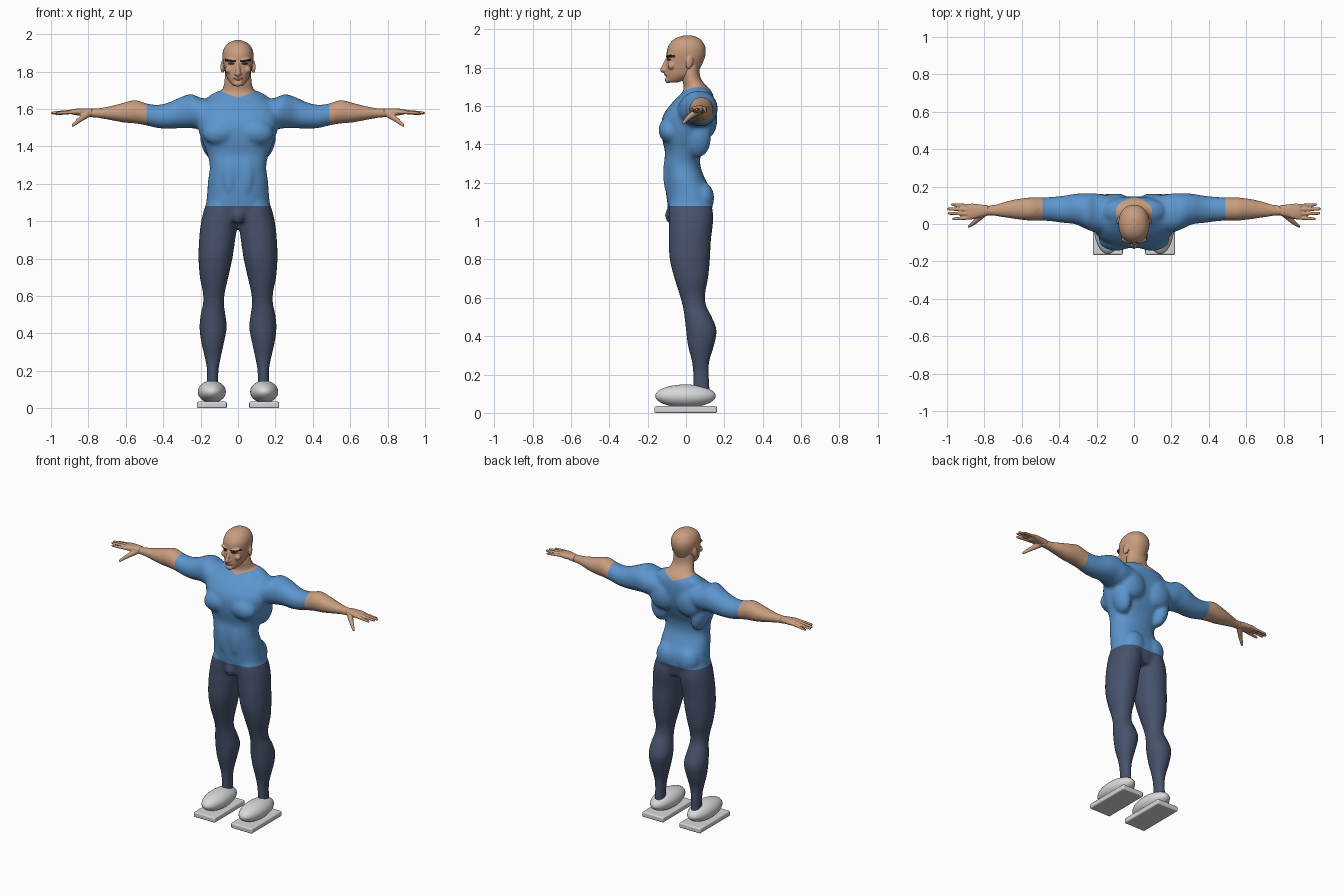
import bpy, bmesh, math
from mathutils import Vector, Matrix, Euler

if "Cube" in bpy.data.objects:
    bpy.data.objects.remove(bpy.data.objects["Cube"])


def material(name, rgb):
    m = bpy.data.materials.new(name)
    m.diffuse_color = (*rgb, 1)
    m.use_nodes = True
    m.node_tree.nodes["Principled BSDF"].inputs["Base Color"].default_value = m.diffuse_color
    return m


skin = material("skin", (0.58, 0.335, 0.21))
shirt = material("shirt_blue", (0.107, 0.305, 0.62))
trousers = material("trouser_navy", (0.062, 0.084, 0.15))
shoe_grey = material("shoe_light_grey", (0.68, 0.69, 0.71))
dark = material("brow_dark", (0.03, 0.022, 0.018))
lip = material("lip_brown", (0.32, 0.14, 0.09))


def loft(bm, rows, axis, s=1, power=2.3, n=32, sub=4):
    """Skin rounded sections (t, a0, a1, b0, b1) along 'z' or 'x', smoothed between rows."""
    rows = [Vector(r) for r in rows]
    path = []
    for i in range(len(rows) - 1):
        p0, p1 = rows[max(i - 1, 0)], rows[i]
        p2, p3 = rows[i + 1], rows[min(i + 2, len(rows) - 1)]
        for k in range(sub):
            t = k / sub
            path.append(0.5 * (2 * p1 + (p2 - p0) * t + (2 * p0 - 5 * p1 + 4 * p2 - p3) * t * t
                               + (3 * p1 - p0 - 3 * p2 + p3) * t ** 3))
    path.append(rows[-1])
    rings = []
    for t, a0, a1, b0, b1 in path:
        ring = []
        for k in range(n):
            c, d = math.cos(2 * math.pi * k / n), math.sin(2 * math.pi * k / n)
            a = (a0 + a1) / 2 + (a1 - a0) / 2 * math.copysign(abs(c) ** (2 / power), c)
            b = (b0 + b1) / 2 + (b1 - b0) / 2 * math.copysign(abs(d) ** (2 / power), d)
            ring.append(bm.verts.new((s * a, b, t) if axis == 'z' else (s * t, a, b)))
        rings.append(ring)
    for r, q in zip(rings, rings[1:]):
        for k in range(n):
            bm.faces.new((r[k], r[(k + 1) % n], q[(k + 1) % n], q[k]))
    bm.faces.new(rings[0][::-1])
    bm.faces.new(rings[-1])


def blob(bm, pos, size, rot=(0, 0, 0), s=1):
    m = (Matrix.Scale(s, 4, (1, 0, 0)) @ Matrix.Translation(pos)
         @ Euler(rot).to_matrix().to_4x4() @ Matrix.Diagonal((*size, 1)))
    bmesh.ops.create_uvsphere(bm, u_segments=24, v_segments=16, radius=1, matrix=m)


def limb(bm, a, b, ra, rb, s=1):
    """Tapered rod with round ends."""
    a, b = Vector((s * a[0], a[1], a[2])), Vector((s * b[0], b[1], b[2]))
    m = Matrix.Translation((a + b) / 2) @ (b - a).to_track_quat('Z', 'Y').to_matrix().to_4x4()
    bmesh.ops.create_cone(bm, cap_ends=True, segments=14, radius1=ra, radius2=rb,
                          depth=(b - a).length, matrix=m)
    for p, r in ((a, ra), (b, rb)):
        bmesh.ops.create_uvsphere(bm, u_segments=14, v_segments=8, radius=r,
                                  matrix=Matrix.Translation(p))


def fuse(name, bm, voxel, smooth, mats, rule=None, cuts=()):
    """Blend overlapping forms into one skin, cut colour borders, colour by rule."""
    bmesh.ops.recalc_face_normals(bm, faces=bm.faces)
    me = bpy.data.meshes.new(name)
    bm.to_mesh(me)
    bm.free()
    ob = bpy.data.objects.new(name, me)
    bpy.context.collection.objects.link(ob)
    r = ob.modifiers.new("blend", 'REMESH')
    r.mode, r.voxel_size = 'VOXEL', voxel
    if smooth:
        f = ob.modifiers.new("soften", 'SMOOTH')
        f.factor, f.iterations = 0.5, smooth
    dg = bpy.context.evaluated_depsgraph_get()
    new = bpy.data.meshes.new_from_object(ob.evaluated_get(dg))
    ob.modifiers.clear()
    ob.data = new
    new.materials.clear()
    for m in mats:
        new.materials.append(m)
    bm = bmesh.new()
    bm.from_mesh(new)
    for co, no, where in cuts:
        fs = [f for f in bm.faces if where(f.calc_center_median())]
        geom = fs + list({e for f in fs for e in f.edges}) + list({v for f in fs for v in f.verts})
        bmesh.ops.bisect_plane(bm, geom=geom, plane_co=co, plane_no=no)
    for f in bm.faces:
        f.smooth = True
        f.material_index = rule(f.calc_center_median()) if rule else 0
    bm.to_mesh(new)
    bm.free()
    return ob


# Body: torso, neck, arms and legs
bm = bmesh.new()
torso = [(1.00, .16, -.08, .12), (1.08, .17, -.095, .135), (1.15, .165, -.105, .135),
         (1.22, .16, -.11, .10), (1.29, .151, -.115, .075), (1.36, .165, -.11, .08),
         (1.43, .193, -.125, .11), (1.50, .215, -.13, .135), (1.56, .222, -.115, .145),
         (1.62, .20, -.07, .147), (1.665, .14, -.025, .14), (1.695, .09, .0, .12)]
loft(bm, [(z, -w, w, a, b) for z, w, a, b in torso], 'z')
neck = [(1.60, .11, -.03, .14), (1.69, .088, -.012, .115), (1.75, .073, -.022, .075),
        (1.83, .07, -.02, .072)]
loft(bm, [(z, -w, w, a, b) for z, w, a, b in neck], 'z', power=2)
blob(bm, (0, -.075, 1.03), (.035, .035, .045))
arm = [(.12, -.04, .15, 1.50, 1.65), (.20, -.045, .163, 1.492, 1.66), (.25, -.03, .165, 1.497, 1.68),
       (.31, -.002, .162, 1.497, 1.662), (.37, .005, .152, 1.494, 1.635),
       (.43, .013, .146, 1.498, 1.622), (.49, .018, .142, 1.512, 1.63),
       (.55, .018, .142, 1.522, 1.648), (.61, .023, .136, 1.527, 1.634),
       (.68, .033, .122, 1.54, 1.616), (.75, .043, .102, 1.552, 1.604), (.81, .043, .10, 1.556, 1.602)]
leg = [(1.12, .01, .16, -.08, .12), (1.05, .0, .185, -.09, .14), (.98, .004, .20, -.09, .14),
       (.90, .015, .208, -.09, .13), (.80, .03, .211, -.085, .125), (.70, .052, .204, -.06, .115),
       (.62, .07, .188, -.035, .10), (.56, .075, .187, -.018, .105), (.50, .067, .20, -.008, .135),
       (.43, .06, .206, .0, .16), (.35, .075, .196, .01, .146), (.27, .092, .178, .03, .122),
       (.20, .104, .166, .037, .12), (.09, .108, .167, .038, .125)]
for s in (-1, 1):
    loft(bm, arm, 'x', s, 2.1)
    loft(bm, leg, 'z', s, 2.1)
    blob(bm, (.095, -.085, 1.475), (.095, .058, .068), (0, .15, 0), s)    # chest
    blob(bm, (.10, .105, 1.53), (.095, .058, .10), (0, .25, 0), s)        # shoulder blade
    blob(bm, (.15, .06, 1.43), (.05, .07, .10), (0, .2, 0), s)            # side of back
    blob(bm, (.075, .085, 1.12), (.078, .062, .085), (0, 0, 0), s)        # seat
    blob(bm, (.10, .07, 1.66), (.08, .055, .035), (0, .35, 0), s)         # neck slope
    blob(bm, (.045, -.085, 1.25), (.042, .035, .12), (0, 0, 0), s)        # belly


def body_colour(c):
    if abs(c.x) > .49 or (abs(c.x) < .16 and c.z > 1.66 + .38 * abs(c.x)):
        return 0
    return 1 if c.z > 1.08 else 2


cuts = [((0, 0, 1.08), (0, 0, 1), lambda c: .9 < c.z < 1.2)]
for s in (-1, 1):
    cuts.append(((s * .49, 0, 0), (1, 0, 0), lambda c: abs(c.x) > .4))
    cuts.append(((0, 0, 1.66), (-.38 * s, 0, 1),
                 lambda c, s=s: -.001 < c.x * s < .17 and c.z > 1.6))
fuse("body", bm, .01, 7, (skin, shirt, trousers), body_colour, cuts)

# Head with nose, brow ridge, lips, chin and ears
bm = bmesh.new()
head = [(1.722, .022, -.092, -.05), (1.735, .038, -.10, -.01), (1.76, .056, -.104, .045),
        (1.79, .066, -.105, .07), (1.82, .073, -.103, .085), (1.85, .08, -.10, .097),
        (1.88, .083, -.101, .103), (1.91, .08, -.094, .10), (1.94, .065, -.073, .083),
        (1.958, .042, -.045, .06), (1.968, .015, -.01, .03)]
loft(bm, [(z, -w, w, a, b) for z, w, a, b in head], 'z', power=2.2)
limb(bm, (0, -.099, 1.845), (0, -.12, 1.788), .008, .0145)
blob(bm, (0, -.10, 1.765), (.026, .014, .011))
blob(bm, (0, -.094, 1.737), (.026, .016, .018))
for s in (-1, 1):
    blob(bm, (.011, -.108, 1.786), (.010, .012, .009), (0, 0, 0), s)
    blob(bm, (.04, -.088, 1.862), (.032, .014, .009), (0, -.15, .35), s)
    blob(bm, (.048, -.075, 1.81), (.022, .02, .02), (0, 0, 0), s)
    blob(bm, (.081, .018, 1.828), (.011, .02, .036), (-.2, 0, .35), s)


def face_colour(c):
    x = abs(c.x)
    if c.y < -.03:
        if .012 < x < .07 and abs(c.z - 1.857 - .12 * (x - .03)) < .006:
            return 1
        if ((x - .036) / .018) ** 2 + ((c.z - 1.842) / .0065) ** 2 < 1:
            return 1
        if x < .026 and abs(c.z - 1.765) < .0045:
            return 2
    return 0


fuse("head", bm, .004, 3, (skin, dark, lip), face_colour)

# Hands: palm, four fingers and thumb
fingers = [((.87, .098, 1.583), (.972, .104, 1.573), .0095),
           ((.88, .077, 1.587), (.992, .081, 1.578), .0105),
           ((.88, .055, 1.587), (.988, .057, 1.580), .0105),
           ((.87, .034, 1.584), (.965, .027, 1.578), .0105)]
palm = [(.78, .045, .10, 1.558, 1.602), (.82, .037, .104, 1.563, 1.604),
        (.86, .026, .109, 1.566, 1.602), (.89, .026, .107, 1.571, 1.598)]
for side, s in (("left", 1), ("right", -1)):
    bm = bmesh.new()
    loft(bm, palm, 'x', s)
    for a, b, r in fingers:
        limb(bm, a, b, r, r * .75, s)
    limb(bm, (.805, .055, 1.572), (.85, .012, 1.54), .019, .013, s)
    limb(bm, (.85, .012, 1.54), (.882, -.013, 1.513), .013, .008, s)
    fuse(side + "_hand", bm, .0045, 2, (skin,))

# Shoes: rounded upper on a flat sole
for side, s in (("left", 1), ("right", -1)):
    bpy.ops.mesh.primitive_uv_sphere_add(segments=32, ring_count=20, location=(s * .14, -.003, .088))
    upper = bpy.context.object
    upper.name = side + "_shoe_upper"
    upper.scale = (.075, .158, .06)
    upper.data.materials.append(shoe_grey)
    bpy.ops.object.shade_smooth()
    bpy.ops.mesh.primitive_cube_add(size=1, location=(s * .14, -.002, .0175))
    sole = bpy.context.object
    sole.name = side + "_shoe_sole"
    sole.scale = (.16, .326, .035)
    bpy.ops.object.transform_apply(location=False, rotation=False, scale=True)
    b = sole.modifiers.new("round", 'BEVEL')
    b.width, b.segments = .008, 3
    sole.data.materials.append(shoe_grey)
    bpy.ops.object.shade_smooth_by_angle()
